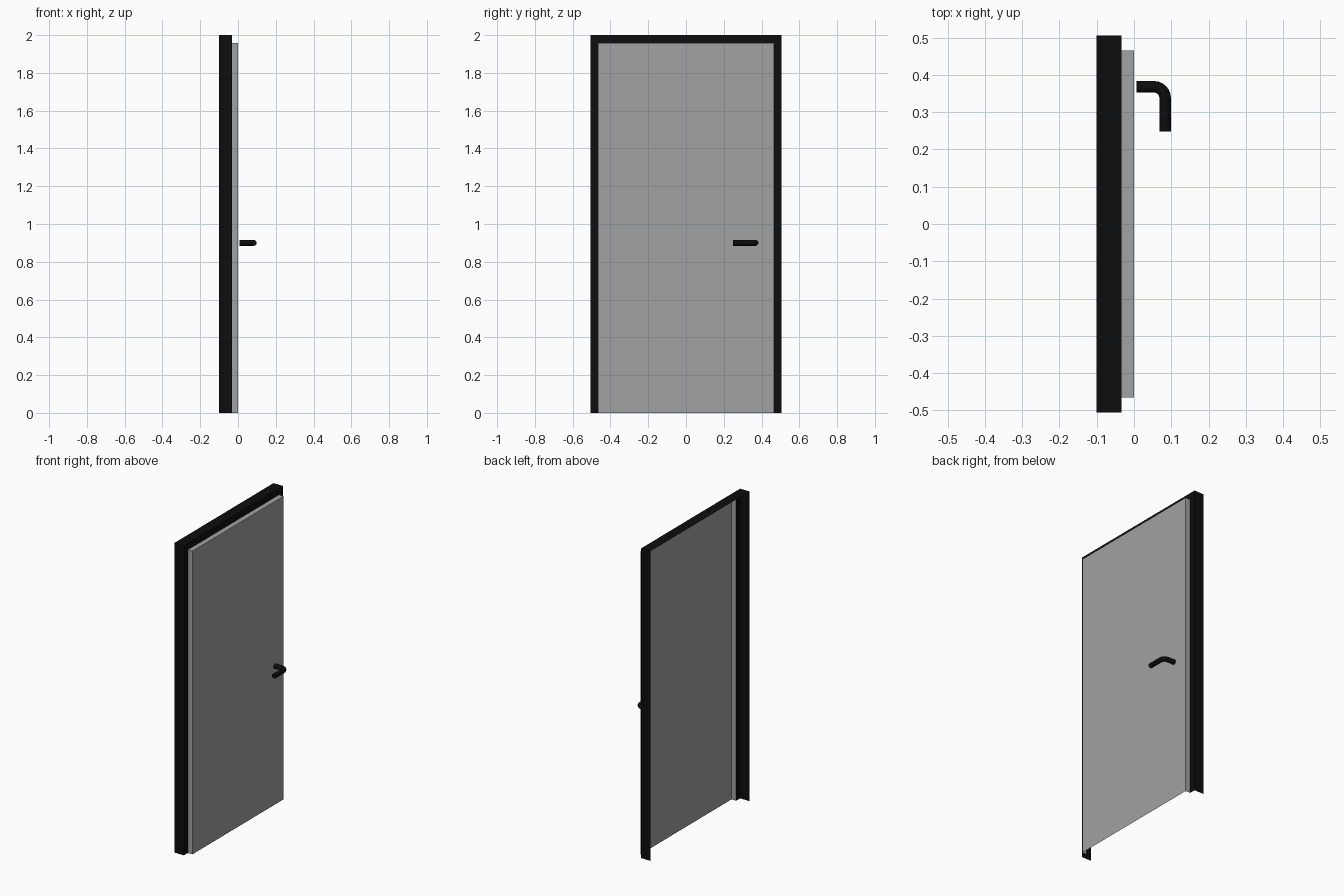
import bpy
import bmesh
import math
from mathutils import Vector

if "Cube" in bpy.data.objects:
    bpy.data.objects.remove(bpy.data.objects["Cube"])


def material(name, value):
    m = bpy.data.materials.new(name)
    m.diffuse_color = (value, value, value, 1)
    m.use_nodes = True
    m.node_tree.nodes["Principled BSDF"].inputs["Base Color"].default_value = m.diffuse_color
    return m


black = material("black", 0.004)
grey = material("grey", 0.36)


def arch_shell(name, profile, mat, close_front=False):
    """Sweep (x, half width, height) steps around an open-bottomed arch."""
    bm = bmesh.new()
    rows = [[bm.verts.new(p) for p in ((x, -w, 0), (x, -w, h), (x, w, h), (x, w, 0))]
            for x, w, h in profile]
    for a, b in zip(rows, rows[1:]):
        for i in range(3):
            bm.faces.new((a[i], b[i], b[i + 1], a[i + 1]))
    if close_front:
        bm.faces.new(rows[-1][::-1])
    mesh = bpy.data.meshes.new(name)
    bm.to_mesh(mesh)
    bm.free()
    mesh.materials.append(mat)
    ob = bpy.data.objects.new(name, mesh)
    bpy.context.collection.objects.link(ob)
    return ob


# Frame: thin outer skin with a front flange, open at the back and bottom
arch_shell("door_frame", [(-0.1, 0.505, 2), (-0.033, 0.505, 2), (-0.033, 0.465, 1.958)], black)

# Door panel: raised tray, open at the back
arch_shell("door_panel", [(-0.033, 0.465, 1.958), (0, 0.465, 1.958)], grey, True)


# Handle: round bar bent through a right angle
def handle(name, radius=0.0155, sides=12, bend=0.03):
    corner_x, bar_y, z = 0.0835, 0.368, 0.9
    path = [(Vector((0.007, bar_y, z)), 0.0)]
    for k in range(7):
        t = math.pi / 2 * k / 6
        path.append((Vector((corner_x - bend + bend * math.sin(t),
                             bar_y - bend + bend * math.cos(t), z)), t))
    path.append((Vector((corner_x, 0.248, z)), math.pi / 2))
    bm = bmesh.new()
    rings = []
    for c, t in path:
        side = Vector((math.sin(t), math.cos(t), 0))
        rings.append([bm.verts.new(c + radius * (side * math.cos(a) + Vector((0, 0, math.sin(a)))))
                      for a in (2 * math.pi * j / sides for j in range(sides))])
    for a, b in zip(rings, rings[1:]):
        for j in range(sides):
            n = (j + 1) % sides
            bm.faces.new((a[j], a[n], b[n], b[j]))
    bm.faces.new(rings[0])
    bm.faces.new(rings[-1])
    bmesh.ops.recalc_face_normals(bm, faces=bm.faces)
    mesh = bpy.data.meshes.new(name)
    bm.to_mesh(mesh)
    bm.free()
    mesh.materials.append(black)
    ob = bpy.data.objects.new(name, mesh)
    bpy.context.collection.objects.link(ob)
    bpy.context.view_layer.objects.active = ob
    ob.select_set(True)
    bpy.ops.object.shade_smooth_by_angle(angle=math.radians(40))
    ob.select_set(False)


handle("door_handle")
